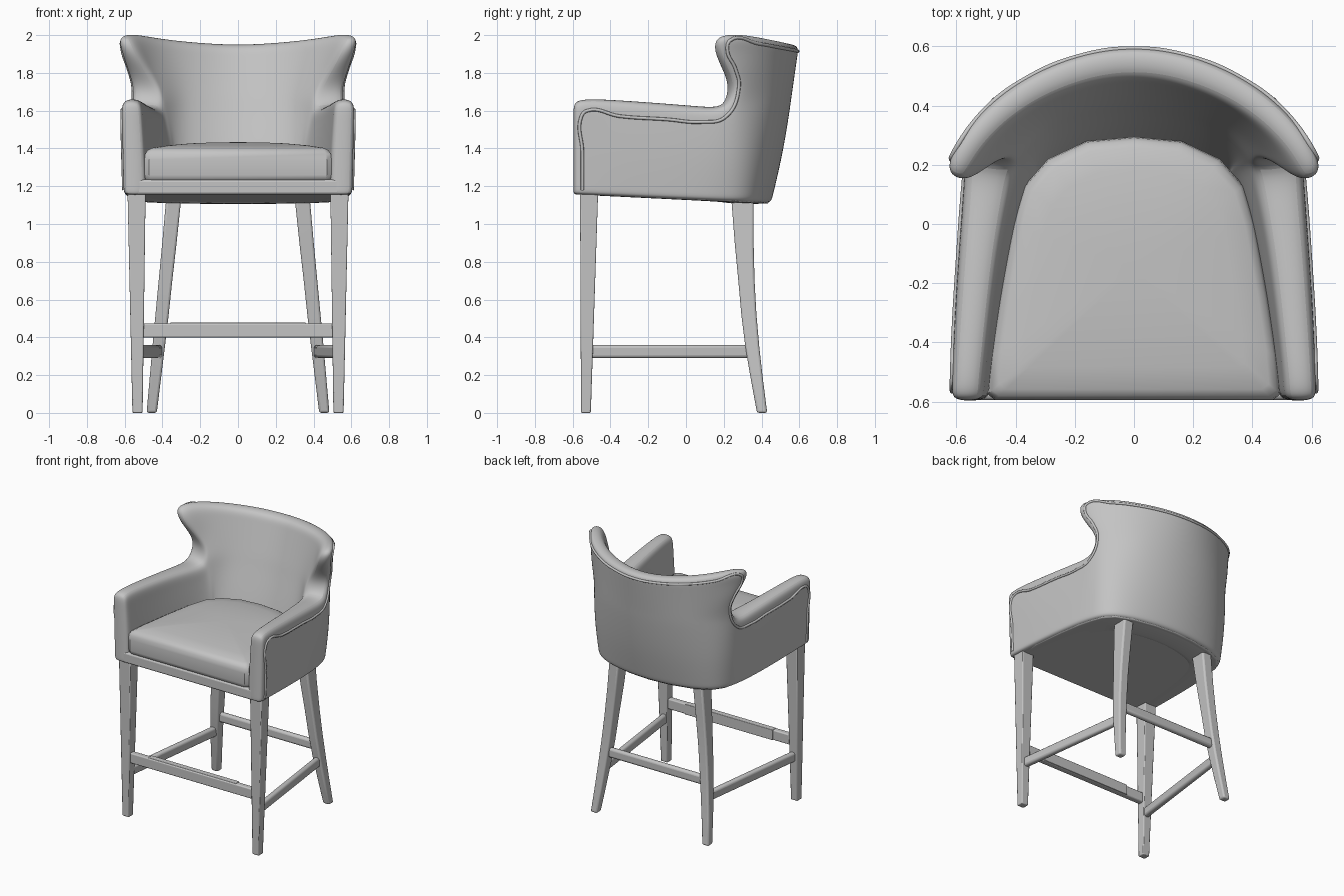
import bpy, bmesh, math
from mathutils import Vector

if "Cube" in bpy.data.objects:
    bpy.data.objects.remove(bpy.data.objects["Cube"])

grey = bpy.data.materials.new("grey")
grey.diffuse_color = (0.55, 0.55, 0.55, 1)
grey.use_nodes = True
grey.node_tree.nodes["Principled BSDF"].inputs["Base Color"].default_value = grey.diffuse_color


def make(name, bm):
    bmesh.ops.recalc_face_normals(bm, faces=bm.faces)
    me = bpy.data.meshes.new(name)
    bm.to_mesh(me)
    bm.free()
    ob = bpy.data.objects.new(name, me)
    bpy.context.collection.objects.link(ob)
    me.materials.append(grey)
    return ob


def smooth(ob, angle=35):
    bpy.ops.object.select_all(action='DESELECT')
    ob.select_set(True)
    bpy.context.view_layer.objects.active = ob
    bpy.ops.object.shade_smooth_by_angle(angle=math.radians(angle))


def loft(name, rings, bevel=0.0, segs=2, mirror=False):
    """Closed solid skinned through equal-length rings of points."""
    bm = bmesh.new()
    vs = [[bm.verts.new(p) for p in ring] for ring in rings]
    n = len(rings[0])
    for a, b in zip(vs, vs[1:]):
        for i in range(n):
            bm.faces.new((a[i], a[(i + 1) % n], b[(i + 1) % n], b[i]))
    bm.faces.new(vs[0])
    bm.faces.new(vs[-1])
    ob = make(name, bm)
    if bevel:
        m = ob.modifiers.new("round", 'BEVEL')
        m.width, m.segments, m.limit_method = bevel, segs, 'ANGLE'
        m.angle_limit = math.radians(40)
    if mirror:
        ob.modifiers.new("mirror", 'MIRROR')
    smooth(ob)
    return ob


def square(cx, cy, z, hx, hy):
    return [(cx - hx, cy - hy, z), (cx + hx, cy - hy, z), (cx + hx, cy + hy, z), (cx - hx, cy + hy, z)]


def bar(name, p, q, w, h, bevel, mirror=False):
    p, q = Vector(p), Vector(q)
    side = (q - p).cross(Vector((0, 0, 1))).normalized() * w / 2
    up = Vector((0, 0, h / 2))
    loft(name, [[c - side - up, c + side - up, c + side + up, c - side + up] for c in (p, q)],
         bevel, 3, mirror)


# Upholstered shell: half plan outlines at the bottom, at arm height and at the top
B = [(.605, -.598), (.605, -.555), (.60, -.35), (.588, -.1), (.57, .08), (.55, .185),
     (.523, .275), (.462, .35), (.34, .405), (.17, .44), (0, .452)]
M = [(.617, -.598), (.617, -.555), (.605, -.35), (.588, -.1), (.575, .08), (.57, .21),
     (.55, .29), (.48, .39), (.36, .485), (.18, .545), (0, .562)]
T = [(.655, .175), (.605, .28), (.515, .39), (.378, .497), (.19, .58), (0, .608)]
ZA = [1.64, 1.668, 1.658, 1.64, 1.625, 1.617, 1.65, 1.66, 1.66, 1.66, 1.66]
ZT = [1.995, 2.01, 1.995, 1.975, 1.958, 1.95]
T_SEAT = [.115, .12, .145, .175, .2, .225, .24, .235, .22, .21, .205]
T_ARM = [.105, .105, .115, .125, .145, .165, .175, .175, .165, .16, .155]
T_TOP = [.08, .085, .09, .095, .1, .1]
NOTCH = {.25: (-.03, .05), .5: (-.015, .035), .78: (0, -.018)}   # wing edge shape
NC, K = 11, 5


def bottom_z(y):
    return 1.155 - .05 * (y + .59) / 1.04


def mix(a, b, f):
    return a + (b - a) * f


rows = []                                   # each row: {column: (point, thickness)}
for f in (0, .05, .45, .85, 1):
    row = {}
    for j in range(NC):
        x, y = mix(B[j][0], M[j][0], f), mix(B[j][1], M[j][1], f)
        s = math.sin(math.pi * f)
        row[j] = (Vector((x + (.01 * s if 1 < j < 8 else 0), y + (.012 * s if j > 5 else 0),
                          mix(bottom_z(B[j][1]), ZA[j], f))),
                  mix(T_SEAT[j], T_ARM[j], max(0, f - .45) / .55))
    rows.append(row)
for f in (.25, .5, .78, 1):
    row = {}
    dx, dy = NOTCH.get(f, (0, 0))
    for j in range(K, NC):
        k = (1, .45)[j - K] if j < K + 2 else 0
        row[j] = (Vector((mix(M[j][0], T[j - K][0], f) + dx * k,
                          mix(M[j][1], T[j - K][1], f) + dy * k,
                          mix(ZA[j], ZT[j - K], f))), mix(T_ARM[j], T_TOP[j - K], f))
    rows.append(row)

bm = bmesh.new()
outer, inner = {}, {}
for r, row in enumerate(rows):
    lo = min(row)
    for j, (p, t) in row.items():
        tan = row[min(j + 1, NC - 1)][0] - row[max(j - 1, lo)][0]
        n = Vector((-tan.y, tan.x, 0)).normalized()
        if j < 2:
            n = Vector((-1, 0, 0))
        if j == NC - 1:
            n = Vector((0, -1, 0))
        outer[r, j] = bm.verts.new(p)
        inner[r, j] = bm.verts.new(p + n * t)
edges = set()
for r in range(len(rows) - 1):
    for j in range(NC - 1):
        q = [(r, j), (r, j + 1), (r + 1, j + 1), (r + 1, j)]
        if all(c in outer for c in q):
            bm.faces.new([outer[c] for c in q])
            bm.faces.new([inner[c] for c in reversed(q)])
            for a, b in zip(q, q[1:] + q[:1]):
                edges ^= {frozenset((a, b))}
for e in edges:                             # close the rim, leaving the centre seam open
    a, b = sorted(e)
    if a[1] == b[1] == NC - 1:
        continue
    bm.faces.new((outer[a], outer[b], inner[b], inner[a]))
shell = make("upholstered_shell", bm)
m = shell.modifiers.new("mirror", 'MIRROR')
m.use_clip = True
m = shell.modifiers.new("subdivide", 'SUBSURF')
m.levels = m.render_levels = 3
smooth(shell, 60)


# Piping: a cord laid on the outside, set in from the rim
def P(r, j):
    return rows[r][j][0]


path = [P(r, 1).lerp(P(r, 2), .03) for r in (1, 2)]
path += [P(3, 1).lerp(P(2, 1), .12), P(3, 1).lerp(P(3, 2), .15) + Vector((0, 0, .01))]
path += [P(3, j).lerp(P(2, j), .05) for j in range(2, 5)]
path += [P(3, 5).lerp(P(4, 5), .3)]
path += [P(r, 5).lerp(P(r, 6), .5) for r in (5, 6, 7)]
path += [P(7, 5).lerp(P(8, 6), .6)]
path += [P(7, j).lerp(P(8, j), .45) for j in range(7, NC)]
path += [Vector((-p.x, p.y, p.z)) for p in reversed(path[:-1])]
bpy.context.view_layer.update()
ev = shell.evaluated_get(bpy.context.evaluated_depsgraph_get())
path = [ev.closest_point_on_mesh(p)[1] for p in path]
cu = bpy.data.curves.new("piping", 'CURVE')
cu.dimensions, cu.bevel_depth, cu.bevel_resolution, cu.resolution_u = '3D', .009, 2, 8
sp = cu.splines.new('BEZIER')
sp.bezier_points.add(len(path) - 1)
for bp, p in zip(sp.bezier_points, path):
    bp.co = p
    bp.handle_left_type = bp.handle_right_type = 'AUTO'
cu.materials.append(grey)
piping = bpy.data.objects.new("piping", cu)
bpy.context.collection.objects.link(piping)
bpy.ops.object.select_all(action='DESELECT')
piping.select_set(True)
bpy.context.view_layer.objects.active = piping
bpy.ops.object.convert(target='MESH')
smooth(piping, 60)

# Seat base with front rail and sloping underside
half = [(.535, -.594), (.56, -.56)] + [(x * .97, y * .97) for x, y in B[2:]]
plan = half + [(-x, y) for x, y in reversed(half[:-1])]
loft("seat_base", [[(x, y, bottom_z(y) + .002) for x, y in plan], [(x, y, 1.235) for x, y in plan]], .012, 3)

# Domed seat cushion
half = [(.47, -.594), (.495, -.575), (.485, -.45), (.455, -.25), (.41, 0), (.37, .13), (.29, .22), (.16, .28), (0, .295)]
plan = half + [(-x, y) for x, y in reversed(half[:-1])]
rings = [(.975, 1.232), (.99, 1.24), (1, 1.26), (1, 1.34), (.992, 1.37), (.97, 1.39), (.92, 1.403),
         (.75, 1.416), (.5, 1.427), (.25, 1.432), (.05, 1.433)]
loft("seat_cushion", [[(x * s, (y + .15) * s - .15, z) for x, y in plan] for s, z in rings])

# Tapered front legs and curved back legs
loft("front_legs", [square(.532, -.53, 0, .027, .026), square(.537, -.513, 1.18, .048, .048)],
     .006, 2, True)
sections = [(0, .457, .403, .027, .027), (.18, .438, .375, .03, .032), (.35, .42, .351, .033, .037),
            (.52, .402, .333, .035, .04), (.7, .384, .32, .036, .043), (.9, .363, .308, .038, .05),
            (1.16, .338, .298, .04, .06)]
loft("back_legs", [square(x, y, z, hx, hy) for z, x, y, hx, hy in sections], .012, 3, True)

# Stretchers and the foot plate on the front one
bar("front_stretcher", (-.51, -.525, .437), (.51, -.525, .437), .042, .075, .008)
bar("foot_plate", (-.36, -.519, .439), (.36, -.519, .439), .044, .077, .004)
bar("rear_stretcher", (-.41, .342, .437), (.41, .342, .437), .04, .07, .016)
bar("side_stretchers", (.53, -.52, .325), (.42, .345, .325), .042, .07, .016, True)
